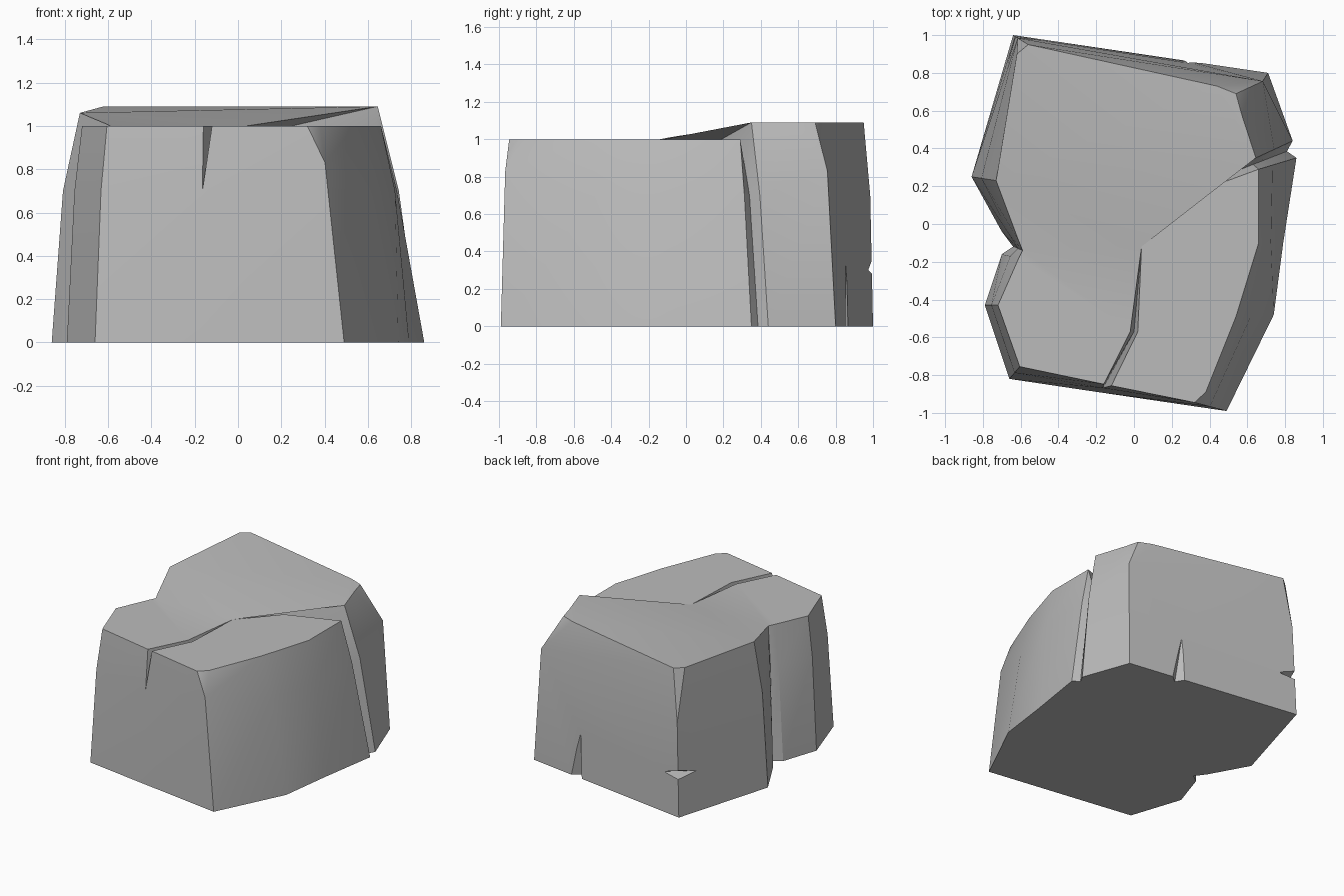
import bpy
import bmesh
from mathutils import Vector

old_cube = bpy.data.objects.get("Cube")
if old_cube:
    bpy.data.objects.remove(old_cube, do_unlink=True)

stone = bpy.data.materials.new("grey stone")
stone.use_nodes = True
stone_colour = (0.5, 0.5, 0.5, 1.0)
stone.diffuse_color = stone_colour
stone.node_tree.nodes["Principled BSDF"].inputs["Base Color"].default_value = stone_colour

bm = bmesh.new()
FLAT, HIGH = 1.0, 1.09  # heights of the front and back plateaus


def vert(x, y, z=FLAT):
    return bm.verts.new((x, y, z))


def face(*verts):
    return bm.faces.new(verts)


class Column:
    """One vertical edge of the rock: foot, shoulder and one or more rim points."""

    def __init__(self, foot, *rim, shoulder=0.7, lean=0.5):
        self.foot = vert(*foot, 0)
        self.rim = [vert(*point) for point in rim]
        middle = Vector(foot).lerp(self.rim[0].co.xy, lean)
        self.mid = vert(middle.x, middle.y, shoulder)
        self.first, self.last = self.rim[0], self.rim[-1]


# Outline of the rock, counter-clockwise from the front left corner
front_left = Column((-.66, -.82), (-.605, -.755))
front_crack = Column((-.17, -.893), (-.16, -.848), (-.12, -.856), lean=0.55)
front_right = Column((.49, -.99), (.32, -.945), (.38, -.89), lean=0.52, shoulder=.83)
side_front = Column((.74, -.48), (.54, -.49), lean=0.6)
side_middle = Column((.79, -.1), (.66, -.1))
side_lip = Column((.86, .35), (.66, .29), lean=0.63)
side_groove = Column((.81, .385), (.63, .315, .85), lean=0.65)
side_back = Column((.84, .44), (.645, .35, HIGH))
back_right = Column((.71, .8), (.57, .58, HIGH), (.54, .69, HIGH), (.44, .73, HIGH),
                    shoulder=.83, lean=0.2)
back_left = Column((-.64, 1), (-.56, .95, HIGH), (-.62, .9, HIGH), lean=0.3)
left_peak = Column((-.86, .25), (-.73, .23, 1.06), lean=0.4)
cleft_back = Column((-.7, -.04), (-.61, -.09, 1.01))
cleft = Column((-.64, -.12), (-.59, -.14))
cleft_front = Column((-.7, -.16), (-.61, -.18))
left_front = Column((-.79, -.43), (-.72, -.43))
outline = [front_left, front_crack, front_right, side_front, side_middle, side_lip,
           side_groove, side_back, back_right, back_left, left_peak, cleft_back,
           cleft, cleft_front, left_front]

# Walls between neighbouring columns, and the underside
for here, there in zip(outline, outline[1:] + outline[:1]):
    face(here.foot, there.foot, there.mid, here.mid)
    face(here.mid, there.mid, there.first, here.last)
face(*[column.foot for column in reversed(outline)])

# Chipped corners: triangles fanning from the shoulder to the rim
for column in (front_right, back_right, back_left):
    for first, second in zip(column.rim, column.rim[1:]):
        face(column.mid, first, second)

# Points of the crack that runs over the top
meet = vert(.04, -.12)
fore_left, fore_right, fore_floor = vert(-.02, -.57), vert(.02, -.57), vert(0, -.57, .85)
aft_front, aft_back, aft_floor = vert(.28, .15), vert(.25, .19), vert(.27, .17, .9)

# Top plates: right front, left front, slope and high back
face(front_crack.last, *front_right.rim, side_front.first, side_middle.first,
     side_lip.first, aft_front, meet, fore_right)
face(cleft_front.first, left_front.first, front_left.first, front_crack.first,
     fore_left, meet, cleft.first)
face(cleft.first, meet, left_peak.first, cleft_back.first)
face(meet, side_back.first, left_peak.first)
face(meet, aft_back, side_back.first)
face(side_back.first, *back_right.rim, *back_left.rim, left_peak.first)

# Inside of the crack
face(front_crack.first, front_crack.mid, fore_floor, fore_left)
face(fore_left, fore_floor, meet)
face(front_crack.mid, front_crack.last, fore_right, fore_floor)
face(fore_floor, fore_right, meet)
face(side_lip.first, side_groove.first, aft_floor, aft_front)
face(aft_front, aft_floor, meet)
face(side_groove.first, side_back.first, aft_back, aft_floor)
face(aft_floor, aft_back, meet)

bmesh.ops.recalc_face_normals(bm, faces=bm.faces)
long_faces = [f for f in bm.faces if len(f.verts) > 4]
bmesh.ops.triangulate(bm, faces=long_faces)
mesh = bpy.data.meshes.new("rock")
bm.to_mesh(mesh)
bm.free()
mesh.materials.append(stone)
rock = bpy.data.objects.new("rock", mesh)
bpy.context.collection.objects.link(rock)


def chip(name, points):
    """Cut the convex hull of a few points out of the rock."""
    hull = bmesh.new()
    for point in points:
        hull.verts.new(point)
    bmesh.ops.convex_hull(hull, input=hull.verts)
    bmesh.ops.recalc_face_normals(hull, faces=hull.faces)
    cutter_mesh = bpy.data.meshes.new(name)
    hull.to_mesh(cutter_mesh)
    hull.free()
    cutter_mesh.materials.append(stone)
    cutter = bpy.data.objects.new(name, cutter_mesh)
    cutter.hide_render = True
    bpy.context.collection.objects.link(cutter)
    cut = rock.modifiers.new(name, "BOOLEAN")
    cut.operation, cut.object, cut.solver = "DIFFERENCE", cutter, "EXACT"
    bpy.ops.object.modifier_apply(modifier=cut.name)
    bpy.data.objects.remove(cutter, do_unlink=True)


bpy.ops.object.select_all(action="DESELECT")
rock.select_set(True)
bpy.context.view_layer.objects.active = rock

# Split at the foot of the back wall, and the nick in the back left corner
chip("back_split", [(.24, .9, -.1), (.42, .88, -.1), (.31, .79, -.1), (.28, .86, .38)])
chip("corner_nick", [(-.5, .97, .3), (-.71, .8, .3), (-.68, 1.05, .27), (-.66, 1.05, .38),
                     (-.6, .9, .3)])

bpy.ops.object.shade_smooth_by_angle(angle=0.5)
